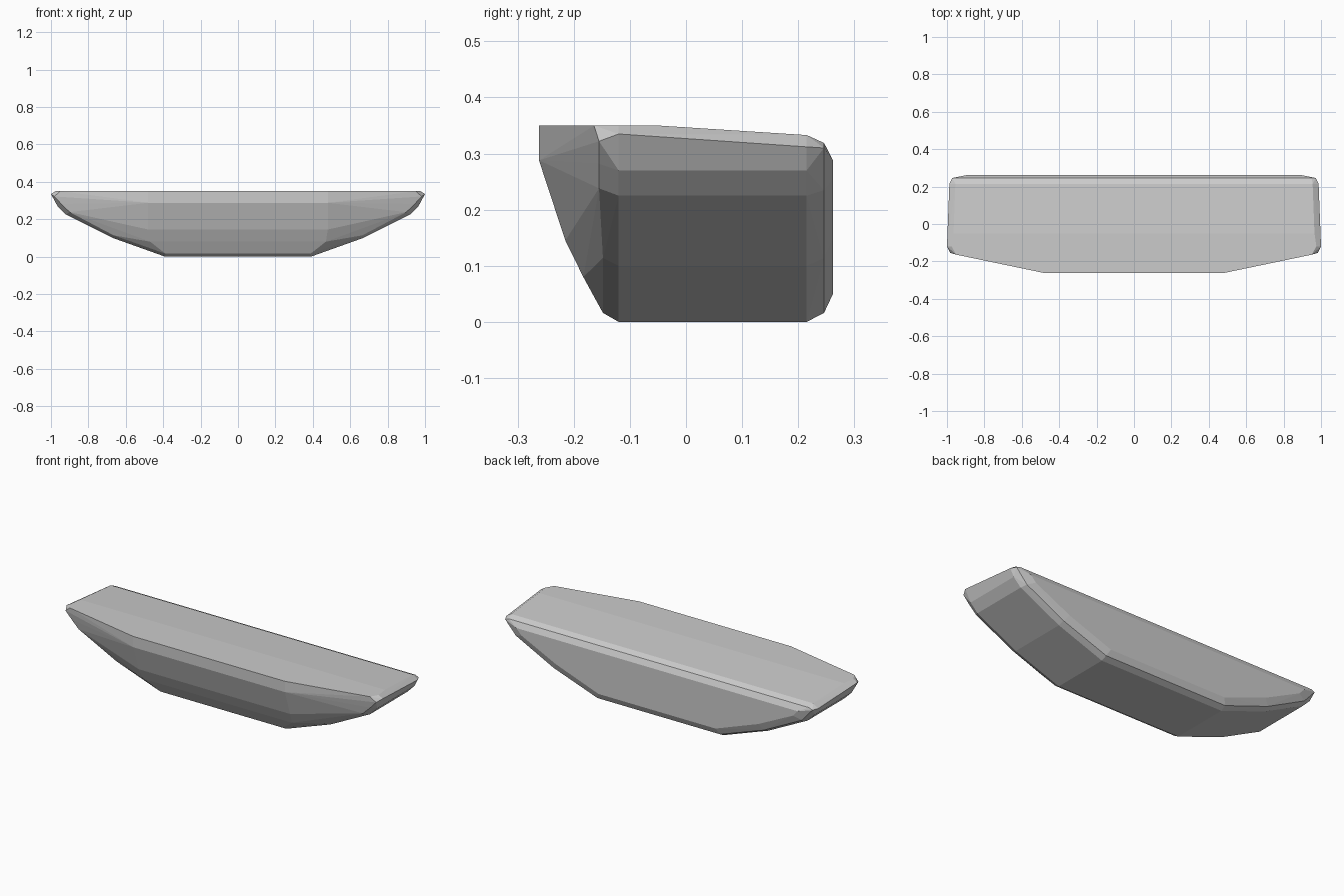
import bpy, bmesh, math

if "Cube" in bpy.data.objects:
    bpy.data.objects.remove(bpy.data.objects["Cube"])

# Right-half cross-sections in (x, z), keyed by depth y; the ends get a two-step bevel
full = [(0.39, 0), (0.67, 0.10), (0.92, 0.225), (0.965, 0.27)]
mid = [(0.388, 0.016), (0.665, 0.114), (0.905, 0.235), (0.95, 0.28)]
sections = [
    (0.262, [(0.37, 0.05), (0.64, 0.148), (0.86, 0.255), (0.89, 0.288)]),
    (0.246, mid[:3] + [(0.945, 0.28), (0.972, 0.31), (0.95, 0.319)]),
    (0.215, full + [(0.987, 0.312), (0.955, 0.333)]),
    (-0.05, [(0.965, 0.35)]),
    (-0.12, full + [(1.0, 0.335), (0.975, 0.35)]),
    (-0.148, mid[:2]),
    (-0.155, [(0.90, 0.238), (0.945, 0.282), (0.982, 0.322)]),
    (-0.164, [(0.95, 0.35)]),
    # Bulging front panel
    (-0.183, [(0.47, 0.08)]),
    (-0.215, [(0.48, 0.145)]),
    (-0.262, [(0.48, 0.288), (0.48, 0.35)]),
]

# Wrap the mirrored sections in one faceted shell
bm = bmesh.new()
for y, points in sections:
    for x, z in points:
        for side in (1, -1):
            bm.verts.new((side * x, y, z))
hull = bmesh.ops.convex_hull(bm, input=bm.verts)
loose = [v for v in bm.verts if not v.link_faces]
bmesh.ops.delete(bm, geom=loose, context='VERTS')
bmesh.ops.dissolve_limit(bm, angle_limit=math.radians(1),
                         verts=bm.verts, edges=bm.edges)
bmesh.ops.recalc_face_normals(bm, faces=bm.faces)

mesh = bpy.data.meshes.new("curved_shell")
bm.to_mesh(mesh)
bm.free()
shell = bpy.data.objects.new("curved_shell", mesh)
bpy.context.collection.objects.link(shell)
